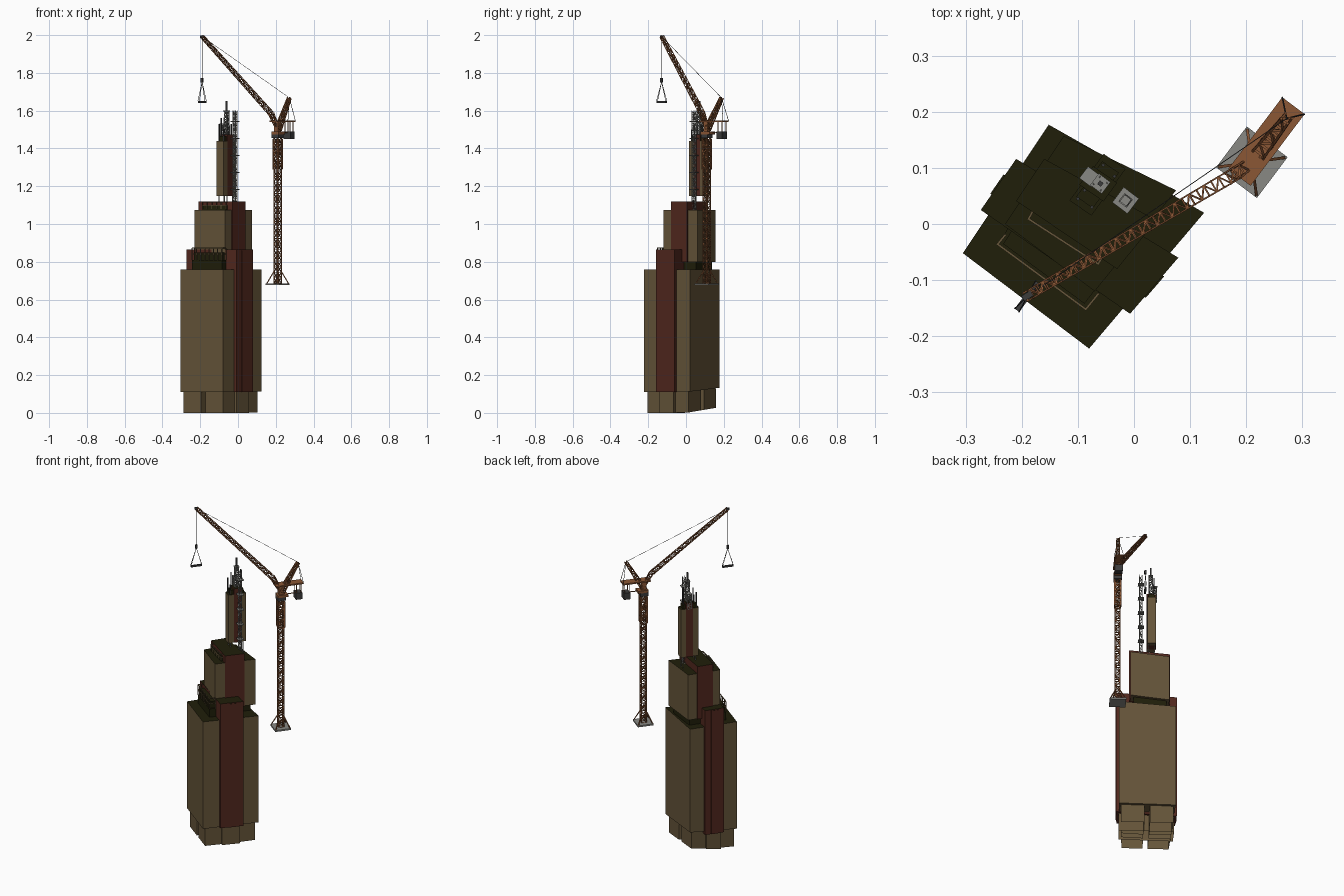
import bpy, bmesh, math
from mathutils import Vector as V

if "Cube" in bpy.data.objects:
    bpy.data.objects.remove(bpy.data.objects["Cube"])


def material(name, rgb):
    m = bpy.data.materials.new(name)
    m.diffuse_color = (*rgb, 1)
    m.use_nodes = True
    m.node_tree.nodes["Principled BSDF"].inputs["Base Color"].default_value = m.diffuse_color
    return m


BROWN = material("brown_stone", (0.133, 0.092, 0.042))
RED = material("dark_red_brick", (0.085, 0.021, 0.013))
ROOF = material("dark_olive_roof", (0.0145, 0.0135, 0.003))
ORANGE = material("crane_orange", (0.26, 0.095, 0.035))
GREY = material("steel_grey", (0.25, 0.25, 0.23))
DARK = material("dark_steel", (0.045, 0.045, 0.045))


def finish(name, bm, *mats):
    bmesh.ops.recalc_face_normals(bm, faces=bm.faces[:])
    me = bpy.data.meshes.new(name)
    bm.to_mesh(me)
    bm.free()
    for m in mats:
        me.materials.append(m)
    ob = bpy.data.objects.new(name, me)
    bpy.context.collection.objects.link(ob)
    return ob


def prism(name, pts, z0, z1, wall, top=None, slope=0.0, floor=True):
    """Upright block on a plan outline; upward faces take the top material."""
    bm = bmesh.new()
    lo = [bm.verts.new((x, y, z0 + slope * max(0, y))) for x, y in pts]
    hi = [bm.verts.new((x, y, z1)) for x, y in pts]
    n = len(pts)
    for i in range(n):
        j = (i + 1) % n
        bm.faces.new((lo[i], lo[j], hi[j], hi[i]))
    if floor:
        bm.faces.new(lo[::-1])
    bm.faces.new(hi).material_index = 1
    return finish(name, bm, wall, top or wall)


def sub(q, u0, u1, v0, v1):
    """Part of a four-cornered plan (left, front, right, back)."""
    L, F, R, B = [V(p) for p in q]
    at = lambda u, v: tuple(L.lerp(F, u).lerp(B.lerp(R, u), v))
    return [at(u0, v0), at(u1, v0), at(u1, v1), at(u0, v1)]


def rect(cx, cy, w, d, deg):
    a = math.radians(deg)
    c, s = math.cos(a), math.sin(a)
    return [(cx + x * c - y * s, cy + x * s + y * c) for x, y in
            ((-w / 2, -d / 2), (w / 2, -d / 2), (w / 2, d / 2), (-w / 2, d / 2))]


def beams(name, segs, t, mat):
    """Square bars between pairs of points."""
    bm = bmesh.new()
    for a, b in segs:
        a, b = V(a), V(b)
        d = (b - a).normalized()
        s = d.cross(V((0, 0, 1)) if abs(d.z) < 0.9 else V((0.6, 0.8, 0))).normalized()
        u = s.cross(d)
        off = [(s * x + u * y) * t / 2 for x, y in ((-1, -1), (1, -1), (1, 1), (-1, 1))]
        p = [bm.verts.new(a + o) for o in off]
        q = [bm.verts.new(b + o) for o in off]
        for i in range(4):
            j = (i + 1) % 4
            bm.faces.new((p[i], p[j], q[j], q[i]))
        bm.faces.new(p[::-1])
        bm.faces.new(q)
    return finish(name, bm, mat)


def lattice(a, b, w0, w1, n, side):
    """Bars of a four-chord truss with zigzag bracing."""
    a, b = V(a), V(b)
    s = V(side).normalized()
    u = (b - a).normalized().cross(s)
    rings = []
    for k in range(n + 1):
        f = k / n
        w = (w0 + (w1 - w0) * f) / 2
        c = a.lerp(b, f)
        rings.append([c + (s * x + u * y) * w for x, y in ((-1, -1), (1, -1), (1, 1), (-1, 1))])
    segs = [(rings[0][i], rings[-1][i]) for i in range(4)]
    for k in range(n):
        for i in range(4):
            j = (i + 1) % 4
            segs.append((rings[k][i], rings[k][j]))
            segs.append((rings[k][i], rings[k + 1][j]) if k % 2 else (rings[k][j], rings[k + 1][i]))
    return segs


# ---- building: base (open underneath), main body and cross slab ----
MAIN = [(-.305, -.052), (-.08, -.222), (.125, .02), (-.152, .177)]
SLAB = [(-.273, .025), (-.007, -.16), (.079, -.06), (-.21, .116)]
for i, (u, v) in enumerate(((.04, .05), (.55, .05), (.04, .57), (.55, .57))):
    prism(f"base_corner_{i}", sub(MAIN, u, u + .41, v, v + .38), 0, .13, BROWN, BROWN, .17, False)
prism("base_slab", sub(SLAB, .04, .96, .12, .88), 0, .13, BROWN, BROWN, .17, False)
prism("main_body", MAIN, .11, .76, BROWN, ROOF, .13)
prism("main_cross_slab", SLAB, .11, .865, RED, ROOF)
# raised centre rib on each end of the slab
prism("main_slab_rib", sub(SLAB, -.008, 1.008, .3, .68), .11, .86, RED, ROOF)

# ---- front terrace with railing ----
TERR = [(-.243, -.036), (-.086, -.152), (-.035, -.085), (-.2, .03)]
prism("front_terrace_lower", TERR, .755, .81, ROOF)
prism("front_terrace_upper", sub(TERR, .04, .96, .08, 1), .81, .85, ROOF)


def railing(name, pts, z0, z1):
    segs = []
    for (ax, ay), (bx, by) in zip(pts, pts[1:]):
        for z in (z1, (z0 + z1) / 2):
            segs.append(((ax, ay, z), (bx, by, z)))
        n = max(1, round(math.hypot(bx - ax, by - ay) / .03))
        for k in range(n + 1):
            x, y = ax + (bx - ax) * k / n, ay + (by - ay) * k / n
            segs.append(((x, y, z0), (x, y, z1)))
    beams(name, segs, .004, BROWN)


railing("front_terrace_railing", [(-.23, -.02), (-.243, -.036), (-.086, -.152), (-.064, -.125)], .81, .873)

# ---- second tier ----
TIER = [(-.23, 0), (-.07, -.12), (.075, .06), (-.125, .157)]
prism("second_tier_recess", sub(TIER, .08, .92, .08, .92), .755, .81, ROOF)
prism("second_tier", TIER, .80, 1.075, BROWN, ROOF)
prism("second_tier_slab", sub(TIER, -.03, 1.03, .24, .72), .80, 1.12, RED, ROOF)
UP = [(-.188, .009), (-.064, -.071), (-.03, -.03), (-.16, .06)]
prism("upper_terrace", UP, 1.07, 1.1, ROOF)
railing("upper_terrace_railing", [(-.178, .027), (-.188, .009), (-.064, -.071), (-.053, -.054)], 1.08, 1.115)

# ---- upper tower: narrow and deep ----
TOWER = [(-.115, .042), (-.076, .015), (-.015, .098), (-.054, .125)]
prism("upper_tower", TOWER, 1.148, 1.44, BROWN, ROOF)
prism("upper_tower_slab", sub(TOWER, -.05, 1.05, .32, .72), 1.148, 1.475, RED, ROOF)
prism("upper_tower_cap", sub(TOWER, .12, .88, .12, .88), 1.43, 1.465, ROOF)
beams("tower_props", [((x, y, 1.07), (x, y, 1.16)) for x, y in sub(TOWER, .15, .85, .15, .85)], .004, GREY)

# ---- unfinished steel on the tower top ----
SIDE = (.61, .79, 0)
beams("core_frame_short", lattice((-.078, .083, 1.44), (-.078, .083, 1.53), .022, .022, 4, SIDE), .003, GREY)
prism("core_landing_short", rect(-.08, .085, .026, .024, ANG0 := 53), 1.528, 1.532, GREY)
beams("core_frame_tall", lattice((-.06, .072, 1.46), (-.06, .072, 1.6), .022, .018, 6, SIDE), .003, GREY)
prism("core_landing_tall", rect(-.06, .072, .026, .026, ANG0), 1.596, 1.6, GREY)
beams("core_spike", [((-.06, .072, 1.58), (-.06, .072, 1.65))], .008, DARK)
poles = [(-.1, .045, 1.53), (-.088, .06, 1.56), (-.075, .03, 1.5), (-.035, .085, 1.53), (-.055, .105, 1.57)]
beams("steel_columns", [((x, y, 1.43), (x, y, z)) for x, y, z in poles], .005, DARK)

# ---- hoist mast beside the tower ----
HX, HY = -.015, .042
beams("hoist_mast", lattice((HX, HY, 1.075), (HX, HY, 1.6), .016, .016, 18, SIDE), .0025, GREY)
for i in range(5):
    prism(f"hoist_platform_{i}", rect(HX, HY, .034, .034, 53), 1.18 + i * .09, 1.184 + i * .09, GREY)

# ---- crane base and mast ----
CX, CY, ANG = .21, .11, 53
plate = rect(CX, CY, .091, .091, ANG)
prism("crane_base_plate", plate, .676, .685, GREY)
beams("crane_base_legs", [((CX + (x - CX) * .9, CY + (y - CY) * .9, .685),
                           (CX + (x - CX) * .25, CY + (y - CY) * .25, .755)) for x, y in plate], .005, ORANGE)
beams("crane_mast", lattice((CX, CY, .685), (CX, CY, 1.46), .028, .028, 26, SIDE), .0038, ORANGE)
beams("climbing_frame", lattice((CX, CY, 1.29), (CX, CY, 1.45), .036, .036, 5, SIDE), .004, ORANGE)
prism("slewing_ring", rect(CX, CY, .045, .045, ANG), 1.455, 1.475, DARK)
prism("slewing_platform", rect(CX + .004, CY + .005, .06, .045, ANG), 1.475, 1.49, ORANGE)
prism("crane_head", rect(CX, CY, .026, .026, ANG), 1.49, 1.54, ORANGE)

# ---- counter deck and ballast ----
deck = rect(.236, .147, .16, .05, ANG)
prism("counter_deck", deck, 1.541, 1.549, ORANGE)
prism("counterweight", rect(.27, .19, .036, .044, ANG), 1.45, 1.49, DARK)
beams("counterweight_hangers", [((x, y, 1.48), (x, y, 1.545)) for x, y in rect(.27, .19, .026, .034, ANG)]
      + [((CX, CY, 1.482), (.27, .19, 1.485))], .004, ORANGE)

# ---- A-frame, jib and stays ----
APEX = V((.272, .188, 1.668))
ACROSS = (.79, -.61, 0)
beams("a_frame", lattice((.212, .112, 1.5), APEX, .026, .014, 7, ACROSS), .0045, ORANGE)
beams("a_frame_backstays", [((x, y, 1.545), APEX) for x, y in (deck[1], deck[2])], .002, DARK)
TIP = V((-.19, -.128, 1.993))
KNEE = V((.175, .086, 1.585))
JACROSS = (.51, -.86, 0)
beams("jib_foot", lattice((.203, .106, 1.52), KNEE, .016, .022, 3, JACROSS), .0035, ORANGE)
beams("jib", lattice(KNEE, TIP, .022, .016, 28, JACROSS), .0028, ORANGE)
beams("jib_stays", [(APEX, KNEE.lerp(TIP, .96) + V((0, 0, .006)))], .0015, DARK)
beams("jib_tip", [(TIP - V((.008, .005, 0)), TIP + V((.008, .005, 0)))], .011, DARK)

# ---- hook and load ----
LX, LY = -.19, -.129
beams("hoist_rope", [((LX, LY, 1.99), (LX, LY, 1.765))], .0012, DARK)
prism("hook_block", rect(LX, LY, .012, .012, ANG), 1.75, 1.772, DARK)
load = rect(LX, LY, .062, .01, ANG)
prism("hanging_load", load, 1.64, 1.65, DARK)
beams("load_slings", [((x, y, 1.65), (LX, LY, 1.752)) for x, y in load], .0018, DARK)
